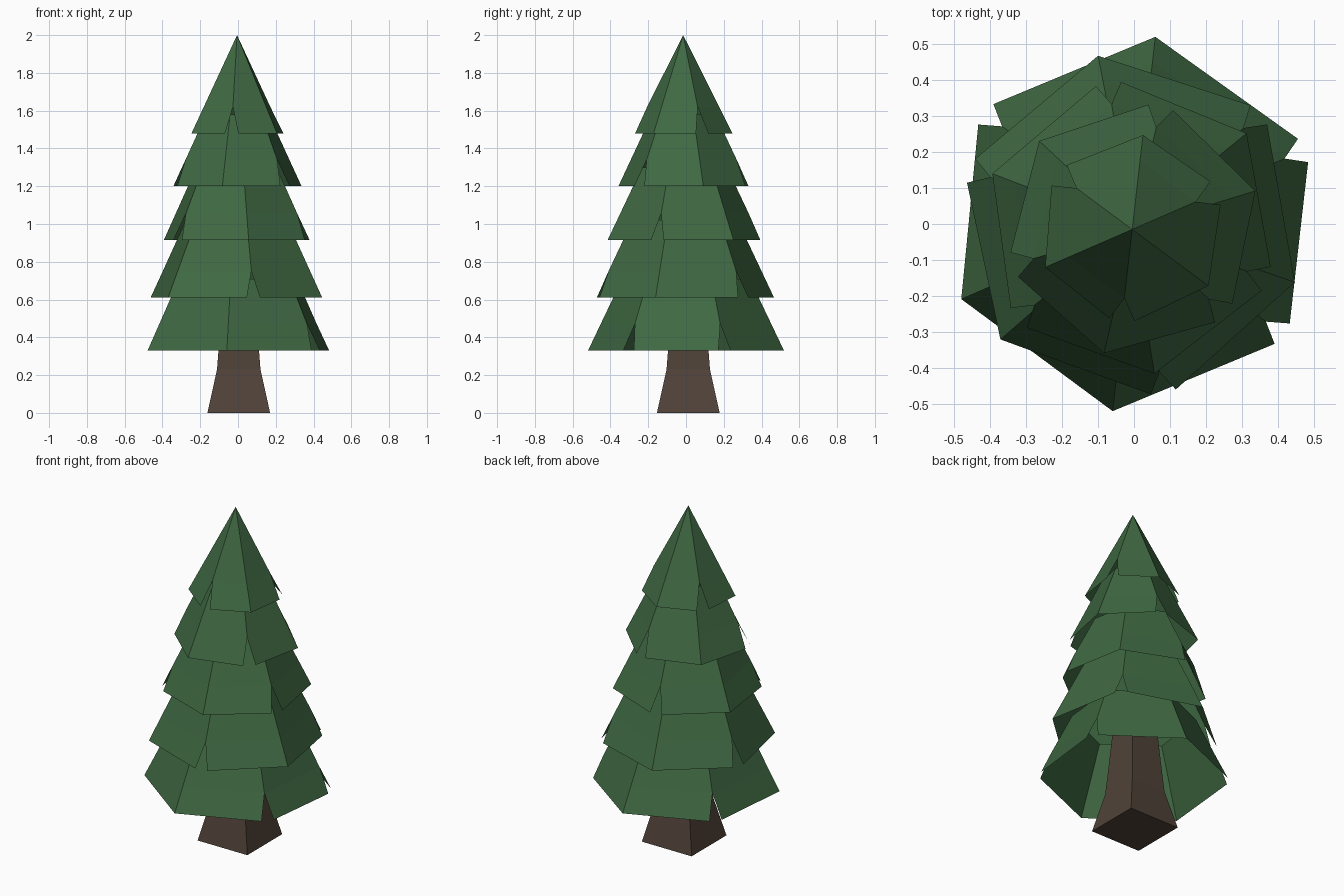
import bpy
from math import cos, sin, radians
from mathutils import Vector

if "Cube" in bpy.data.objects:
    bpy.data.objects.remove(bpy.data.objects["Cube"])


def material(name, rgb):
    m = bpy.data.materials.new(name)
    m.diffuse_color = (*rgb, 1)
    m.use_nodes = True
    m.node_tree.nodes["Principled BSDF"].inputs["Base Color"].default_value = m.diffuse_color
    return m


def add_object(name, verts, faces, mat):
    mesh = bpy.data.meshes.new(name)
    mesh.from_pydata(verts, [], faces)
    mesh.materials.append(mat)
    ob = bpy.data.objects.new(name, mesh)
    bpy.context.collection.objects.link(ob)
    return ob


GREEN = material("needles", (0.05, 0.14, 0.055))
BROWN = material("bark", (0.08, 0.055, 0.04))
SLOPE = 0.48     # radius lost per unit of height
NOTCH = 0.14     # height of the cuts at the split corners


def branch_tier(name, z0, z1, radius, turn, splits, centre, pointed=False):
    """Open six-sided skirt; chosen corners are cut into V notches at the rim."""
    def ring(r, z):
        return [Vector((centre[0] + r * cos(radians(turn + 60 * k)),
                        centre[1] + r * sin(radians(turn + 60 * k)), z))
                for k in range(6)]

    slope = radius / (z1 - z0) if pointed else SLOPE
    low = ring(radius, z0)
    mid = ring(radius - slope * NOTCH, z0 + NOTCH)
    top = ring(max(radius - slope * (z1 - z0), 0.0), z1)
    verts, faces = mid + top, []
    if pointed:
        verts = mid + [top[0]]
    for k in range(6):
        n = (k + 1) % 6
        # rim edge of this panel, shortened where a corner is split
        along = (low[n] - low[k]).normalized() * 0.036
        out = Vector((cos(radians(turn + 60 * k + 30)),
                      sin(radians(turn + 60 * k + 30)), 0)) * 0.008
        a = low[k] + along + out if k in splits else low[k]
        b = low[n] - along + out if n in splits else low[n]
        i = len(verts)
        verts += [a, b]
        faces.append((i, i + 1, n, k))
        faces.append((k, n, 6) if pointed else (k, n, n + 6, k + 6))
    return add_object(name, verts, faces, GREEN)


# branch tiers, bottom to top
branch_tier("branches_1", 0.33, 0.71, 0.522, 23.5, {0, 2, 5}, (0, 0))
branch_tier("branches_2", 0.61, 1.02, 0.48, 41, {0, 2, 4}, (-0.008, -0.005))
branch_tier("branches_3", 0.915, 1.30, 0.412, 39, {1, 3, 5}, (-0.008, -0.008))
branch_tier("branches_4", 1.20, 1.58, 0.355, 17, {1, 3, 5}, (-0.003, -0.012))
branch_tier("branches_top", 1.48, 2.0, 0.263, 23.5, {0, 2, 4},
            (-0.005, -0.015), pointed=True)

# square trunk flaring at the foot
verts, faces = [], [(3, 2, 1, 0)]
for half, z in [(0.166, 0), (0.115, 0.23), (0.105, 0.36), (0.08, 0.7)]:
    verts += [(0.004 + sx * half, 0.012 + sy * half, z)
              for sx, sy in [(-1, -1), (1, -1), (1, 1), (-1, 1)]]
for r in range(3):
    for k in range(4):
        n = (k + 1) % 4
        faces.append((4 * r + k, 4 * r + n, 4 * r + 4 + n, 4 * r + 4 + k))
faces.append((12, 13, 14, 15))
add_object("trunk", verts, faces, BROWN)
